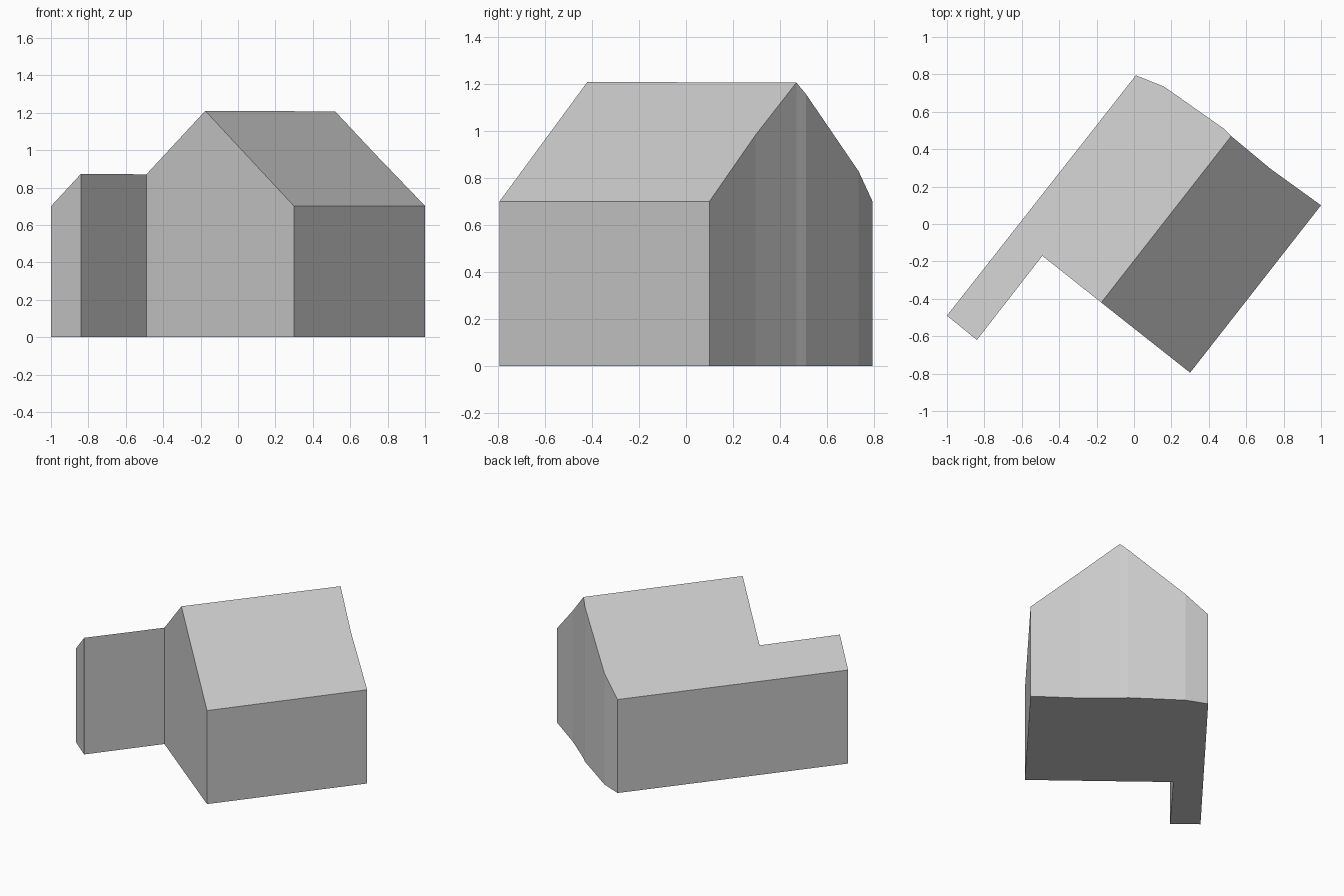
import bpy
import bmesh
from mathutils import Vector

cube = bpy.data.objects.get("Cube")
if cube:
    bpy.data.objects.remove(cube, do_unlink=True)

EAVE, RIDGE = 0.70, 1.21
HALF_SPAN = 0.604
across = Vector((0.786, -0.618))   # horizontal direction across the ridge

# Footprint, counter-clockwise; the ridge ends are at FRONT_APEX and BACK_APEX
footprint = [(-1.0, -0.49), (-0.84, -0.62), (-0.49, -0.17), (-0.175, -0.42),
             (0.30, -0.795), (1.0, 0.10), (0.73, 0.295), (0.52, 0.47),
             (0.48, 0.51), (0.16, 0.735), (0.01, 0.795)]
FRONT_APEX, BACK_APEX = 3, 7
ridge_offset = across.dot(Vector(footprint[FRONT_APEX]))


def roof_height(x, y):
    """Height of the gable roof above a plan position."""
    away = abs(across.dot(Vector((x, y))) - ridge_offset) / HALF_SPAN
    return RIDGE - (RIDGE - EAVE) * min(away, 1.0)


def flat_material(name, colour):
    mat = bpy.data.materials.new(name)
    mat.use_nodes = True
    mat.diffuse_color = colour
    mat.node_tree.nodes["Principled BSDF"].inputs["Base Color"].default_value = colour
    return mat


# Walls and floor, with the tops of the walls following the gable
bm = bmesh.new()
base = [bm.verts.new((x, y, 0)) for x, y in footprint]
top = [bm.verts.new((x, y, roof_height(x, y))) for x, y in footprint]
n = len(footprint)
for i in range(n):
    j = (i + 1) % n
    bm.faces.new((base[i], base[j], top[j], top[i]))
bm.faces.new(base[::-1])

# Two roof slopes meeting along the ridge
bm.faces.new(top[FRONT_APEX:BACK_APEX + 1])
bm.faces.new(top[BACK_APEX:] + top[:FRONT_APEX + 1])

mesh = bpy.data.meshes.new("house")
bm.to_mesh(mesh)
bm.free()
mesh.materials.append(flat_material("light grey", (0.6, 0.6, 0.6, 1)))
house = bpy.data.objects.new("house", mesh)
bpy.context.collection.objects.link(house)
